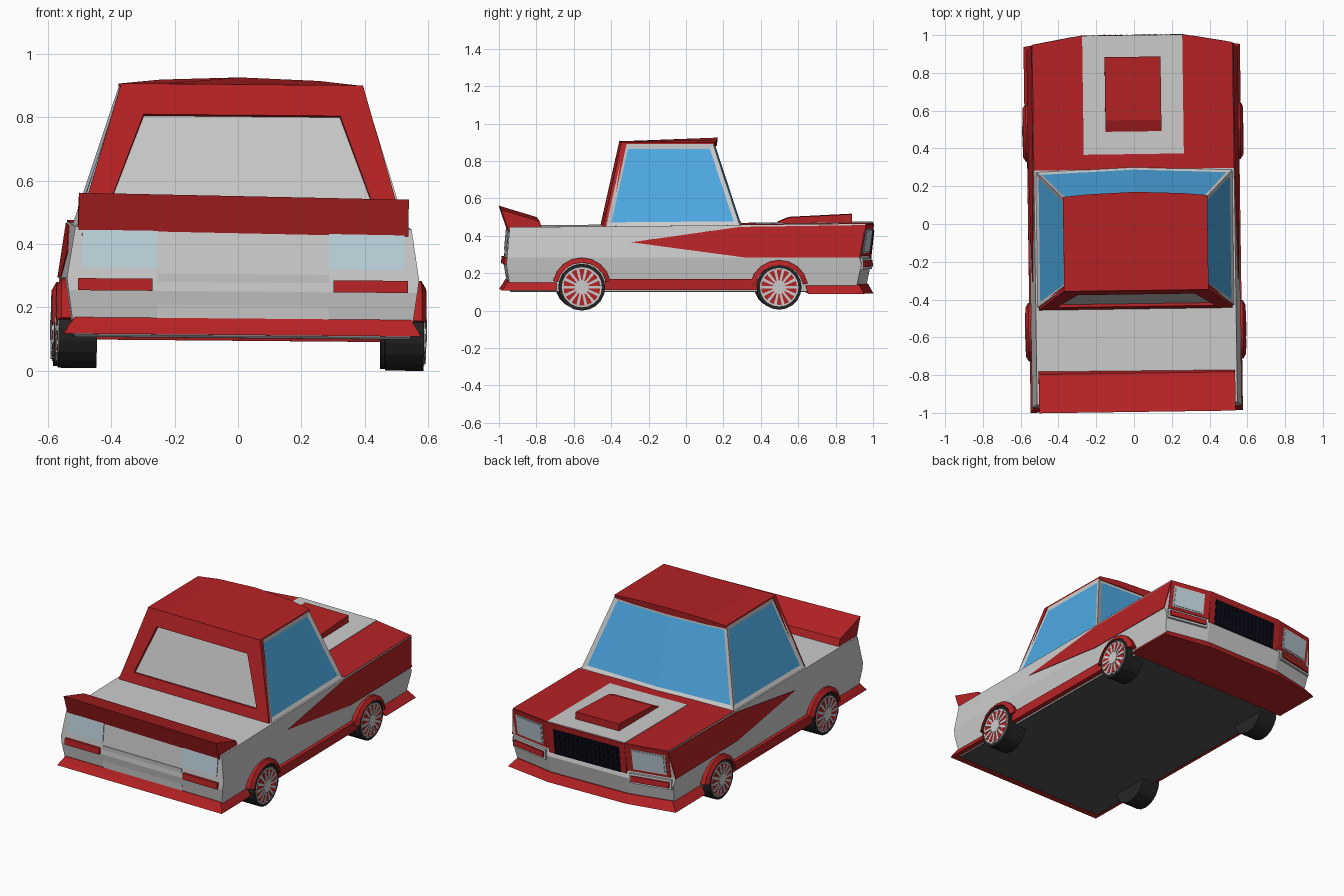
import bpy, bmesh, math
from mathutils import Matrix, Vector

if "Cube" in bpy.data.objects:
    bpy.data.objects.remove(bpy.data.objects["Cube"])


def colour(name, r, g, b):
    m = bpy.data.materials.new(name)
    m.diffuse_color = (r, g, b, 1)
    m.use_nodes = True
    m.node_tree.nodes["Principled BSDF"].inputs["Base Color"].default_value = m.diffuse_color
    return m


RED = colour("red paint", .47, .016, .018)
BLUE = colour("window glass", .075, .40, .78)
PALE = colour("lamp glass", .52, .66, .73)
BLACK = colour("tyre rubber", .018, .018, .018)
GRILLE = colour("grille black", .003, .003, .008)
FLOOR = colour("underside", .085, .085, .085)
parts = []


def finish(name, bm, mat=None, mirror=False):
    me = bpy.data.meshes.new(name)
    bm.to_mesh(me)
    bm.free()
    ob = bpy.data.objects.new(name, me)
    bpy.context.collection.objects.link(ob)
    if mat:
        me.materials.append(mat)
    if mirror:
        ob.modifiers.new("mirror", 'MIRROR')
    parts.append(ob)
    return ob


def add_loft(bm, rings):
    """Join equal rings of points with quads and cap both ends."""
    vs = [[bm.verts.new(p) for p in r] for r in rings]
    n = len(vs[0])
    for a, b in zip(vs, vs[1:]):
        for i in range(n):
            j = (i + 1) % n
            bm.faces.new((a[i], a[j], b[j], b[i]))
    bm.faces.new(vs[0])
    bm.faces.new(vs[-1])
    bmesh.ops.recalc_face_normals(bm, faces=bm.faces[:])


def loft(name, rings, mat=None, mirror=False):
    bm = bmesh.new()
    add_loft(bm, rings)
    return finish(name, bm, mat, mirror)


def prism(name, polys, vec, mat=None, mirror=False):
    bm = bmesh.new()
    for poly in polys:
        add_loft(bm, [poly, [Vector(p) + Vector(vec) for p in poly]])
    return finish(name, bm, mat, mirror)


# Body as stacked plan outlines: z, half width, tail y, nose corner y, nose centre y
LAYERS = [(.11, .53, -.945, .90, .955), (.25, .55, -.968, .93, .985),
          (.29, .555, -.965, .92, .975), (.459, .53, -.95, .952, .998)]


def at(z, k):
    for a, b in zip(LAYERS, LAYERS[1:]):
        if z <= b[0] or b is LAYERS[-1]:
            return a[k] + (b[k] - a[k]) * (z - a[0]) / (b[0] - a[0])


def deck(y):
    return .459 + .009 * y


def plan(z, w, tail, corner, nose, c=.265):
    return [(-w, tail, z), (w, tail, z), (w, corner, z), (c, nose, z), (-c, nose, z), (-w, corner, z)]


def nose(x, z, off):
    t = max(0, abs(x) - .265) / (at(z, 1) - .265)
    return (x, at(z, 4) + (at(z, 3) - at(z, 4)) * t + off, z)


def nose_quad(x0, x1, z0, z1, off):
    return [nose(x0, z0, off), nose(x1, z0, off), nose(x1, z1, off), nose(x0, z1, off)]


def tail_quad(x0, x1, z0, z1, off):
    return [(x, at(z, 2) - off, z) for x, z in ((x0, z0), (x1, z0), (x1, z1), (x0, z1))]


rings = [plan(*l) for l in LAYERS]
rings[-1] = [(x, y, deck(y)) for x, y, z in rings[-1]]
loft("body", rings)
prism("floor", [plan(.103, .53, -.94, .90, .955)], (0, 0, .012), FLOOR)

# Side flashes and sills
flash = [(-.3, .37), (.28, .452), (at(.462, 3), .462), (at(.29, 3), .29), (.3, .29)]
prism("side_flash", [[(at(z, 1) + .004, y, z) for y, z in flash]], (-.02, 0, 0), RED, True)
prism("sill", [[(.50, -.44, z0), (x, -.44, z0), (x, .38, z0), (.50, .38, z0)]
               for z0, x in ((.115, .562),)], (0, 0, .058), RED, True)

# Bonnet paint, stripe and scoop
hood = [(-.53, .29), (.53, .29), (.53, .953), (.265, 1.0), (-.265, 1.0), (-.53, .953)]
prism("bonnet", [[(x, y, deck(y) + .003) for x, y in hood]], (0, 0, -.012), RED)
prism("bonnet_stripe", [[(x, y, deck(y) + .006) for x, y in
                         ((-.265, .37), (.265, .37), (.265, 1.0), (-.265, 1.0))]], (0, 0, -.01))
scoop = [(.49, .46), (.49, .475), (.55, .5), (.885, .517), (.885, .46)]
prism("bonnet_scoop", [[(-.148, y, z) for y, z in scoop]], (.296, 0, 0), RED)

# Nose: red face, grille, headlamps, indicators
prism("nose_centre", [nose_quad(-.265, .265, .275, .465, .003)], (0, -.02, 0), RED)
prism("nose_side", [nose_quad(.265, .53, .295, .465, .003)], (0, -.02, 0), RED, True)
prism("grille", [nose_quad(-.225, .225, .275, .435, .006)], (0, -.02, 0), GRILLE)
prism("grille_bars", [nose_quad(-.21 + .03 * i, -.204 + .03 * i, .28, .43, .01) for i in range(15)],
      (0, -.01, 0), GRILLE)
prism("headlamp_rim", [nose_quad(.305, .51, .31, .44, .006)], (0, -.02, 0), None, True)
prism("headlamp", [nose_quad(.315, .50, .318, .432, .009)], (0, -.02, 0), PALE, True)
prism("indicator_frame", [nose_quad(.285, .54, .225, .285, .014)], (0, -.03, 0), None, True)
prism("indicator", [nose_quad(.298, .53, .238, .272, .02)], (0, -.03, 0), RED, True)

# Flared bumper lips at both ends
loft("front_lip", [plan(.145, .53, .63, .915, .97), plan(.095, .573, .645, .945, .998)], RED)
lip = [(.165, .53, -.958, -.70), (.135, .55, -.975, -.70), (.113, .562, -.992, -.70)]
loft("rear_lip", [[(-w, a, z), (w, a, z), (w, b, z), (-w, b, z)] for z, w, a, b in lip], RED)

# Tail: lamps, boot lid, spoiler
prism("tail_lamp", [tail_quad(.27, .508, .322, .44, .004)], (0, .02, 0), PALE, True)
prism("tail_reflector", [tail_quad(.285, .52, .25, .288, .014)], (0, .03, 0), RED, True)
prism("boot_lid", [tail_quad(-.27, .27, .165, .305, .004)], (0, .02, 0))
wing = [(-.995, .557), (-.79, .495), (-.775, .452), (-.955, .44)]
prism("spoiler", [[(-.52, y, z) for y, z in wing]], (1.04, 0, -.013), RED)


# Cabin with inset side glass and windscreen
def cabin_ring(w, back, side, mid, z):
    return [(-w, back, z), (w, back, z), (w, side, z), (0, mid, z), (-w, side, z)]


bm = bmesh.new()
base = [(x, y, deck(y)) for x, y, z in cabin_ring(.52, -.435, .28, .302, 0)]
add_loft(bm, [base, cabin_ring(.382, -.335, .14, .16, .893)])
sides = [[f for f in bm.faces if f.normal.x * s > .8] for s in (-1, 1)]
screen = [f for f in bm.faces if f.normal.y > .8]
for group in sides + [screen]:
    bmesh.ops.inset_region(bm, faces=group, thickness=.024, depth=-.007, use_even_offset=True)
    for f in group:
        f.material_index = 1
ob = finish("cabin", bm)
ob.data.materials.append(None)
ob.data.materials.append(BLUE)

# Red rear hoop with recessed window
bm = bmesh.new()
hoop = [(-.515, -.452, .445), (.515, -.452, .445), (.382, -.352, .9), (-.382, -.352, .9)]
add_loft(bm, [hoop, [(x, y + .03, z) for x, y, z in hoop]])
pane = [min(bm.faces, key=lambda f: f.normal.y)]
bmesh.ops.inset_region(bm, faces=pane, thickness=.12, depth=0)
bmesh.ops.inset_region(bm, faces=pane, thickness=.002, depth=-.02)
pane[0].material_index = 1
ob = finish("rear_hoop", bm, RED)
ob.data.materials.append(BLUE)

# Crowned roof, overhanging the windscreen
crown = [(-.382, .148, .902), (-.25, .16, .916), (0, .17, .925), (.25, .16, .916), (.382, .148, .902)]
loft("roof", [[(x, -.352, .885), (x, -.352, .903), (x, y, z), (x, y - .005, .882)]
              for x, y, z in crown], RED)


# Wheels and arches
def arc(x, y, z, r, a0, a1, n):
    return [(x, y + r * math.cos(math.radians(a0 + (a1 - a0) * i / n)),
             z + r * math.sin(math.radians(a0 + (a1 - a0) * i / n))) for i in range(n + 1)]


def disc(name, y, r, x0, x1, mat=None):
    prism(name, [arc(x0, y, .13, r, 0, 360, 20)[:-1]], (x1 - x0, 0, 0), mat, True)


for end, y, r, az in (("front", .49, .12, .117), ("rear", -.565, .125, .13)):
    disc(end + "_tyre", y, r, .455, .576, BLACK)
    disc(end + "_rim", y, r * .86, .50, .579)
    disc(end + "_rim_face", y, r * .79, .50, .581, RED)
    disc(end + "_hub", y, r * .3, .50, .586)
    spokes = []
    for i in range(14):
        a = math.tau * i / 14
        c, s = math.cos(a), math.sin(a)
        spokes.append([(.57, y + u * c - v * s, .13 + u * s + v * c)
                       for u, v in ((.02, -.005), (r * .82, -.008), (r * .82, .008), (.02, .005))])
    prism(end + "_spokes", spokes, (.014, 0, 0), None, True)
    outer, inner = arc(0, y, az, .158, 12, 168, 8), arc(0, y, az, .132, 12, 168, 8)
    loft(end + "_arch", [[(.52, *o[1:]), (.568, *o[1:]), (.583, *i[1:]), (.52, *i[1:])]
                         for o, i in zip(outer, inner)], RED, True)

# The whole car sits very slightly askew
turn = Matrix.Rotation(math.radians(.8), 4, 'Z') @ Matrix.Rotation(math.radians(.5), 4, 'Y')
for ob in parts:
    ob.matrix_world = turn
